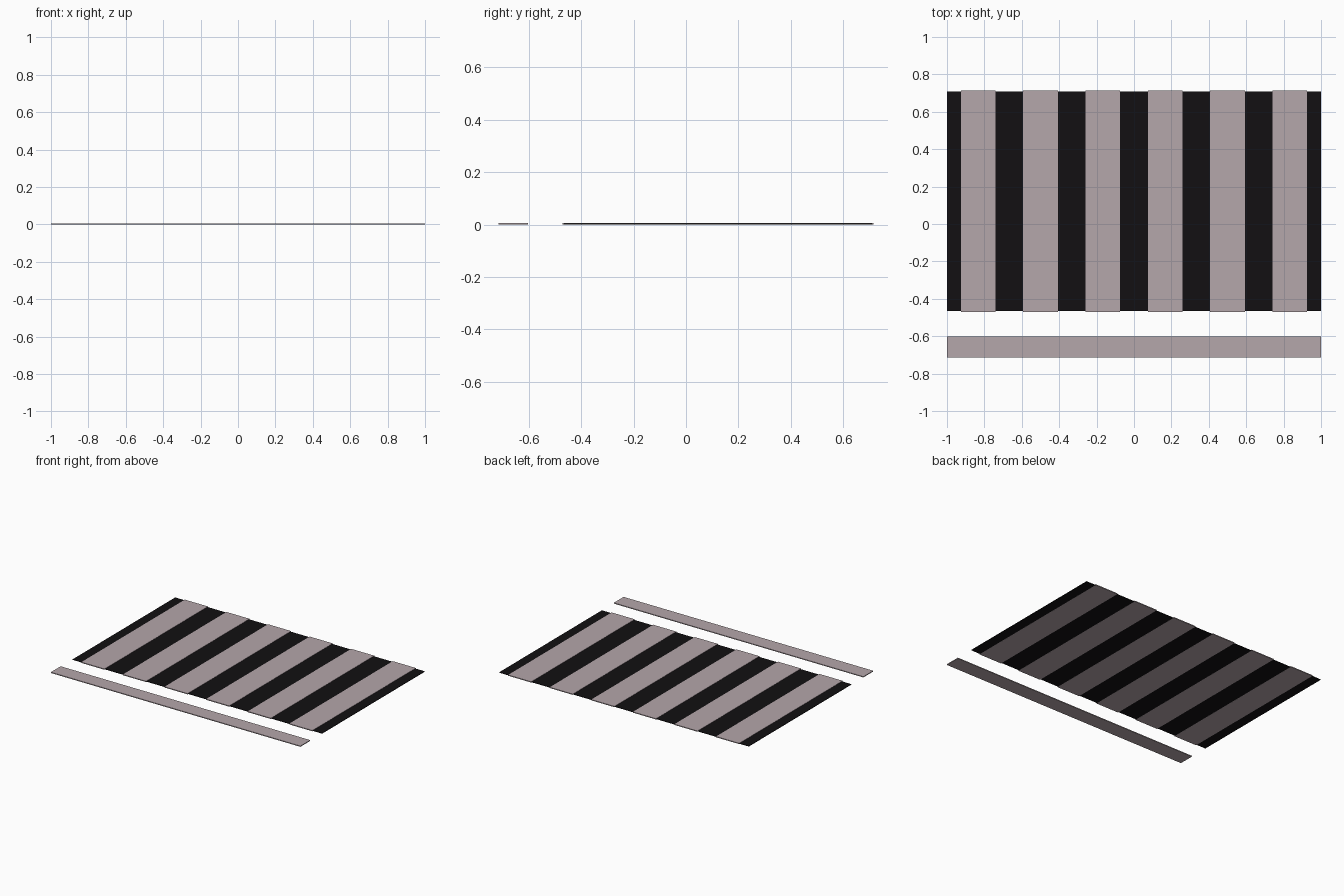
import bpy

if "Cube" in bpy.data.objects:
    bpy.data.objects.remove(bpy.data.objects["Cube"])


def material(name, rgb):
    m = bpy.data.materials.new(name)
    m.diffuse_color = (*rgb, 1)
    m.use_nodes = True
    m.node_tree.nodes["Principled BSDF"].inputs["Base Color"].default_value = m.diffuse_color
    return m


def slab(name, x0, x1, y0, y1, z0, z1, mat):
    bpy.ops.mesh.primitive_cube_add(
        size=1, location=((x0 + x1) / 2, (y0 + y1) / 2, (z0 + z1) / 2))
    o = bpy.context.object
    o.name = name
    o.scale = (x1 - x0, y1 - y0, z1 - z0)
    bpy.ops.object.transform_apply(location=False, rotation=False, scale=True)
    o.data.materials.append(mat)
    return o


asphalt = material("asphalt", (0.006, 0.005, 0.006))
paint = material("road_paint", (0.46, 0.385, 0.405))

# Dark road surface under the crossing
slab("road_surface", -1, 1, -0.465, 0.709, 0.0002, 0.004, asphalt)

# Six evenly spaced crossing stripes, just overhanging the road panel
for i in range(6):
    cx = (i - 2.5) / 3
    slab(f"crossing_stripe_{i + 1}", cx - 0.0925, cx + 0.0925,
         -0.471, 0.714, 0, 0.006, paint)

# Stop line across the lane in front
slab("stop_line", -1, 1, -0.714, -0.602, 0, 0.006, paint)
